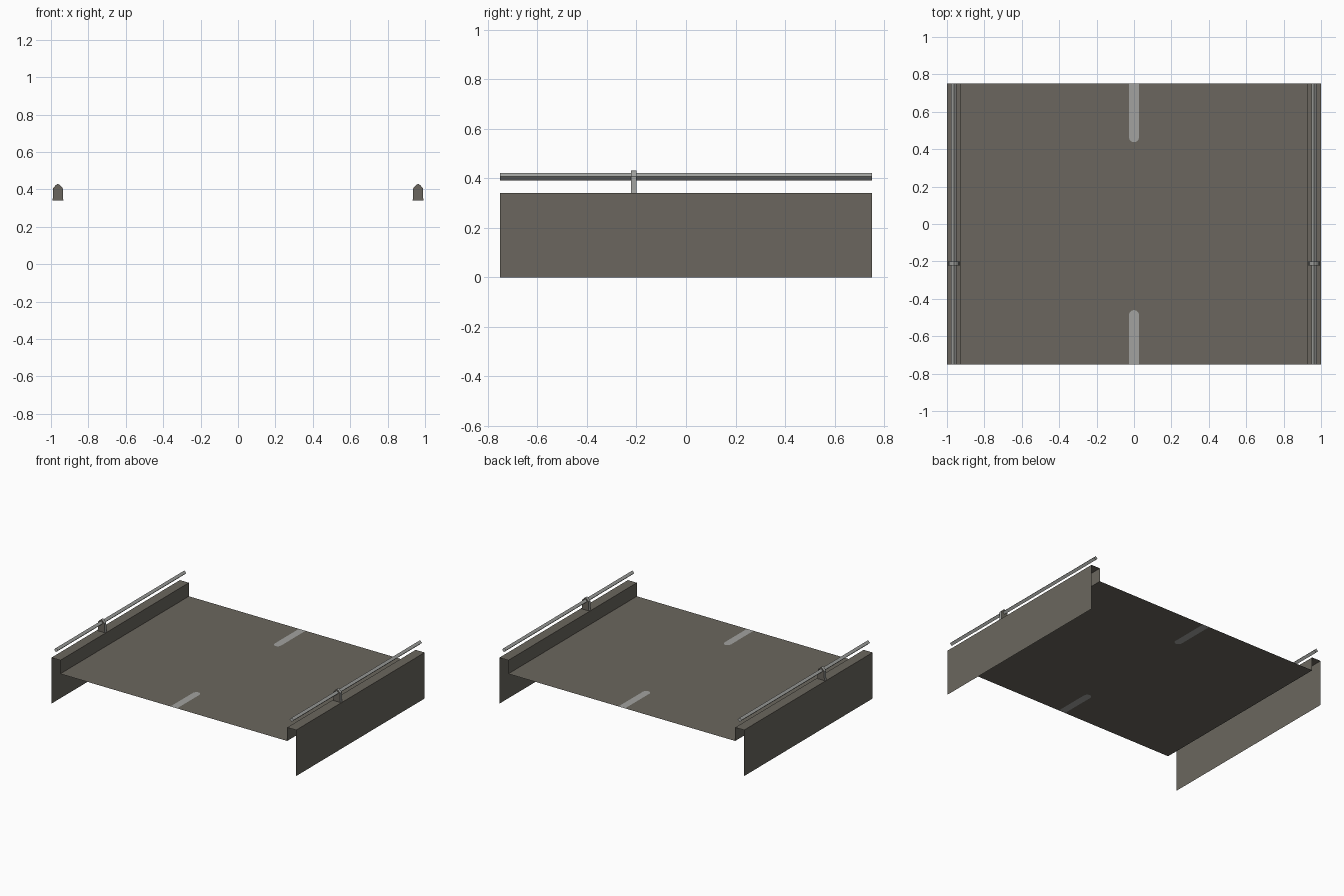
import bpy, bmesh, math

if "Cube" in bpy.data.objects:
    bpy.data.objects.remove(bpy.data.objects["Cube"])

HALF_LEN = 0.75
DECK_Z = 0.24
KERB_Z = 0.34
KERB_X = 0.927
RAIL_X = 0.963


def material(name, rgb):
    m = bpy.data.materials.new(name)
    m.diffuse_color = (*rgb, 1)
    m.use_nodes = True
    m.node_tree.nodes["Principled BSDF"].inputs["Base Color"].default_value = m.diffuse_color
    return m


concrete = material("dark concrete", (0.145, 0.134, 0.112))
light_grey = material("light grey", (0.36, 0.365, 0.35))


def make_object(name, bm, mats, mirror=False):
    mesh = bpy.data.meshes.new(name)
    bm.to_mesh(mesh)
    bm.free()
    for m in mats:
        mesh.materials.append(m)
    ob = bpy.data.objects.new(name, mesh)
    bpy.context.collection.objects.link(ob)
    if mirror:
        mod = ob.modifiers.new("mirror", 'MIRROR')
        mod.use_axis[0] = True
        mod.use_mirror_merge = False
    return ob


def extrude_profile(pts, y0, y1, closed=False, caps=False):
    """Sweep an (x, z) profile along y; caps get material 1."""
    bm = bmesh.new()
    a = [bm.verts.new((x, y0, z)) for x, z in pts]
    b = [bm.verts.new((x, y1, z)) for x, z in pts]
    n = len(pts)
    for i in range(n if closed else n - 1):
        j = (i + 1) % n
        bm.faces.new((a[i], b[i], b[j], a[j]))
    if caps:
        bm.faces.new(a).material_index = 1
        bm.faces.new(b[::-1]).material_index = 1
    return bm


# Deck sheet with two round-ended stripes set into it
def stripe_outline(end_y, r=0.027, n=8):
    """Points from the left deck edge round to the right (front end)."""
    arc = [(-r * math.cos(math.pi * i / n),
            end_y - r + r * math.sin(math.pi * i / n)) for i in range(n + 1)]
    return [(-r, -HALF_LEN)] + arc + [(r, -HALF_LEN)]


bm = bmesh.new()
front = [bm.verts.new((x, y, DECK_Z)) for x, y in stripe_outline(-0.46)]
back = [bm.verts.new((-x, -y, DECK_Z)) for x, y in stripe_outline(-0.437)]
c = [bm.verts.new((sx * KERB_X, sy * HALF_LEN, DECK_Z))
     for sx, sy in ((-1, -1), (1, -1), (1, 1), (-1, 1))]
# left and right halves joined along the centre line between the stripe tips
k = len(front) // 2
bm.faces.new([c[0]] + front[:k + 1] + back[k:] + [c[3]])
bm.faces.new([c[1], c[2]] + back[:k + 1] + front[k:])
for outline in (front, back):
    bm.faces.new(outline[::-1]).material_index = 1
for f in bm.faces:
    f.normal_update()
    if f.normal.z < 0:
        f.normal_flip()
make_object("deck", bm, [concrete, light_grey])

# Outer walls with kerb, open underneath
wall = [(1, 0), (1, KERB_Z), (KERB_X, KERB_Z), (KERB_X, DECK_Z)]
make_object("side_wall", extrude_profile(wall, -HALF_LEN, HALF_LEN), [concrete], True)

# Handrails: open four-sided tubes
rail = [(RAIL_X + 0.015 * math.cos(math.pi / 2 * i),
         0.406 + 0.015 * math.sin(math.pi / 2 * i)) for i in range(4)]
make_object("handrail", extrude_profile(rail, -HALF_LEN, HALF_LEN, True), [light_grey], True)

# Rail posts: small gabled blocks
half = [(0.03, KERB_Z), (0.027, 0.352), (0.026, 0.407), (0.01, 0.424)]
post = [(RAIL_X + x, z) for x, z in half] + [(RAIL_X, 0.43)]
post += [(RAIL_X - x, z) for x, z in reversed(half)]
make_object("rail_post", extrude_profile(post, -0.222, -0.2, True, True),
            [light_grey, concrete], True)
